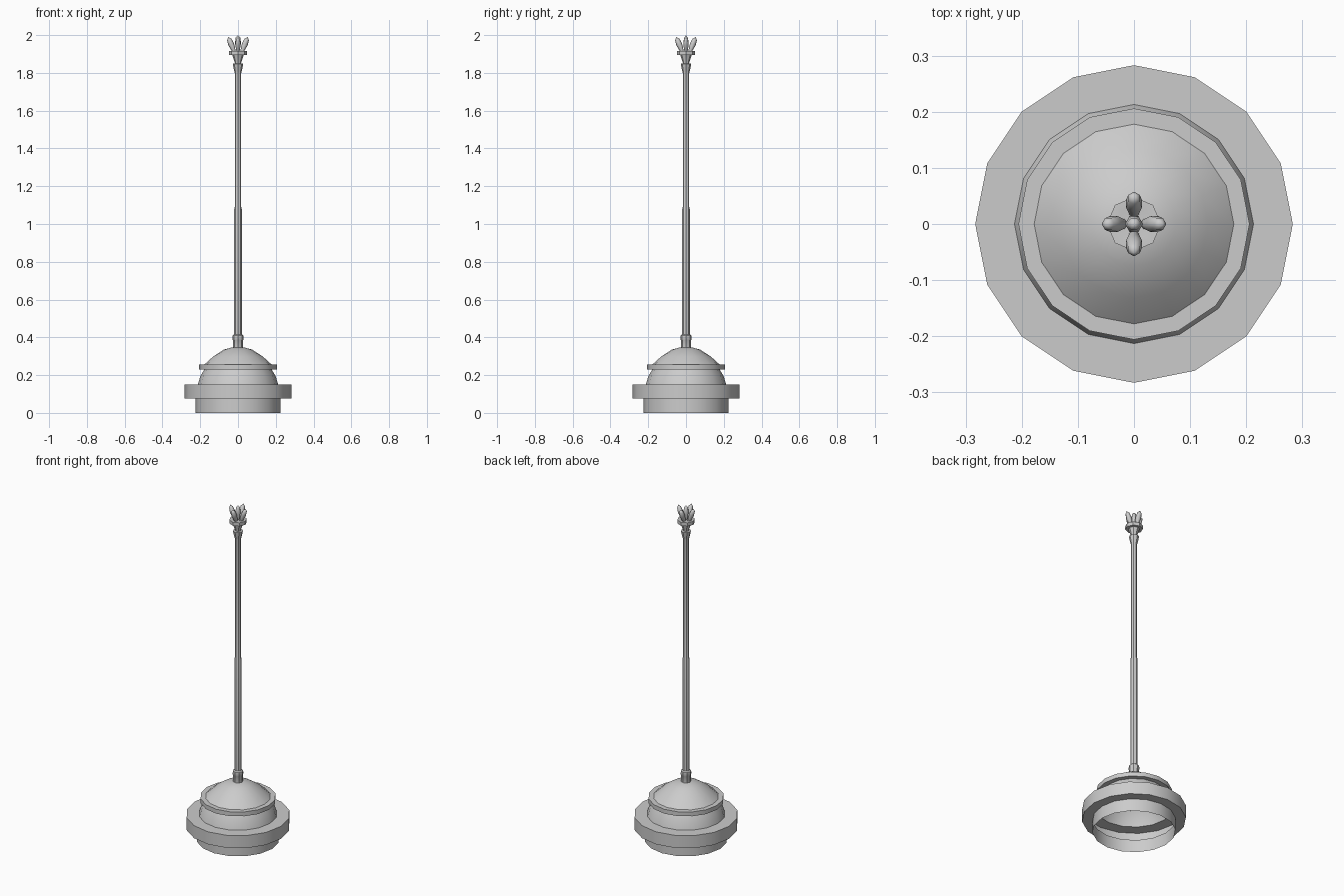
import bpy, bmesh
from math import sin, cos, pi, radians
from mathutils import Matrix, Vector

if "Cube" in bpy.data.objects:
    bpy.data.objects.remove(bpy.data.objects["Cube"])


def lathe(name, profile, sides, matrix=None, angle=35):
    """Revolve (radius, z) points about z; zero radius makes a pole."""
    bm = bmesh.new()
    rings = []
    for r, z in profile:
        if r == 0:
            rings.append([bm.verts.new((0, 0, z))])
        else:
            rings.append([bm.verts.new((r * cos(2 * pi * i / sides),
                                        r * sin(2 * pi * i / sides), z))
                          for i in range(sides)])
    for a, b in zip(rings, rings[1:]):
        for i in range(sides):
            j = (i + 1) % sides
            if len(a) == 1:
                bm.faces.new((a[0], b[j], b[i]))
            elif len(b) == 1:
                bm.faces.new((a[i], a[j], b[0]))
            else:
                bm.faces.new((a[i], a[j], b[j], b[i]))
    if matrix:
        bm.transform(matrix)
    mesh = bpy.data.meshes.new(name)
    bm.to_mesh(mesh)
    bm.free()
    obj = bpy.data.objects.new(name, mesh)
    bpy.context.collection.objects.link(obj)
    bpy.ops.object.select_all(action='DESELECT')
    obj.select_set(True)
    bpy.context.view_layer.objects.active = obj
    bpy.ops.object.shade_smooth_by_angle(angle=radians(angle))
    return obj


# Hollow stepped base, open underneath
lathe("base_shell", [
    (0.226, 0), (0.226, 0.075), (0.283, 0.075), (0.283, 0.15),
    (0.213, 0.15), (0.199, 0.195), (0.178, 0.23),
    (0.206, 0.23), (0.206, 0.256), (0.178, 0.256),
    (0.132, 0.298), (0.075, 0.335), (0.035, 0.346), (0, 0.349)], 16)

# Collar where the pole enters the base
lathe("pole_collar", [
    (0.027, 0.34), (0.027, 0.385), (0.030, 0.39),
    (0.028, 0.41), (0.021, 0.415), (0, 0.415)], 8)

# Pole with a slight step and a flared end
lathe("pole", [
    (0.020, 0.40), (0.020, 1.08), (0.017, 1.09), (0.017, 1.80),
    (0.020, 1.81), (0.028, 1.848), (0.016, 1.85), (0, 1.85)], 8)

# Cup and rim under the petals
lathe("finial_cup", [
    (0, 1.835), (0.015, 1.835), (0.017, 1.855), (0.031, 1.895),
    (0.048, 1.895), (0.048, 1.916), (0.03, 1.916), (0, 1.91)], 8)

# Central bud and four leaning petals
petal = [(0, 0), (0.009, 0.003), (0.016, 0.045), (0.012, 0.073), (0, 0.087)]
lathe("center_bud", petal, 6, Matrix.Translation((0, 0, 1.913)), 60)
for k in range(4):
    m = (Matrix.Rotation(k * pi / 2, 4, 'Z')
         @ Matrix.Translation((0.019, 0, 1.909))
         @ Matrix.Rotation(radians(22), 4, 'Y'))
    lathe(f"petal_{k + 1}", petal, 6, m, 60)
